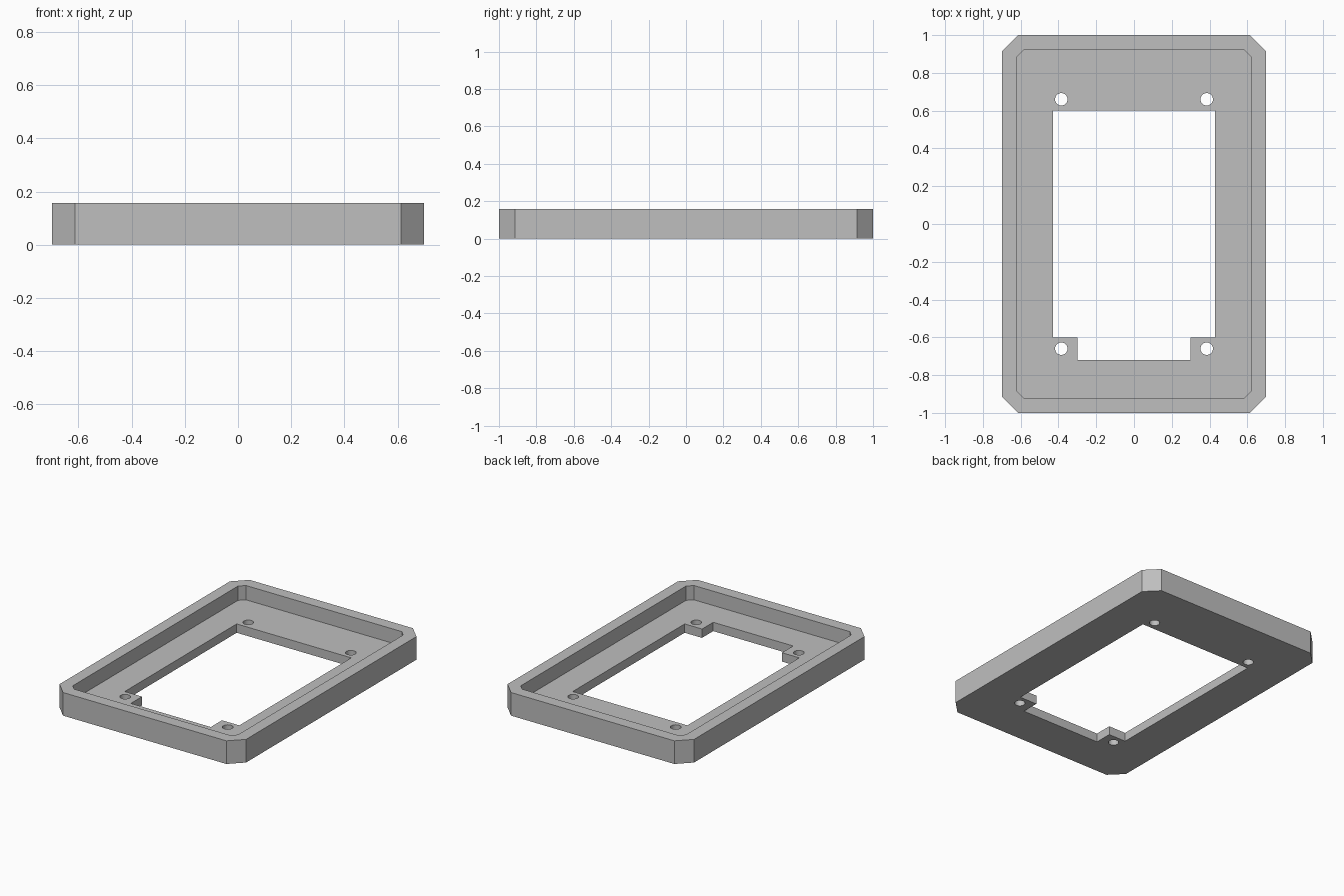
import bpy, bmesh, math

if "Cube" in bpy.data.objects:
    bpy.data.objects.remove(bpy.data.objects["Cube"])

HEIGHT, FLOOR = 0.157, 0.06

grey = bpy.data.materials.new("plain_grey")
grey.diffuse_color = (0.52, 0.52, 0.52, 1)
grey.use_nodes = True
grey.node_tree.nodes["Principled BSDF"].inputs["Base Color"].default_value = grey.diffuse_color


def prism(name, outline, z0, z1):
    """Extrude a flat outline from z0 up to z1."""
    bm = bmesh.new()
    face = bm.faces.new([bm.verts.new((x, y, z0)) for x, y in outline])
    ext = bmesh.ops.extrude_face_region(bm, geom=[face])
    for v in ext["geom"]:
        if isinstance(v, bmesh.types.BMVert):
            v.co.z = z1
    bmesh.ops.recalc_face_normals(bm, faces=bm.faces[:])
    mesh = bpy.data.meshes.new(name)
    bm.to_mesh(mesh)
    bm.free()
    mesh.materials.append(grey)
    obj = bpy.data.objects.new(name, mesh)
    bpy.context.collection.objects.link(obj)
    return obj


def clipped_rect(x, y, c):
    """Rectangle of half size x, y with corners cut by c."""
    return [(x - c, -y), (x, -y + c), (x, y - c), (x - c, y),
            (-x + c, y), (-x, y - c), (-x, -y + c), (-x + c, -y)]


def circle(cx, cy, r, n=32):
    return [(cx + r * math.cos(2 * math.pi * i / n),
             cy + r * math.sin(2 * math.pi * i / n)) for i in range(n)]


# Frame body with clipped corners
frame = prism("bezel_frame", clipped_rect(0.70, 1.0, 0.087), 0, HEIGHT)

# Shallow recess leaving a raised rim
cutters = [prism("recess_cutter", clipped_rect(0.62, 0.92, 0.035), FLOOR, 0.3)]

# Window opening, narrower at the front to leave two screw tabs
window = [(-0.30, -0.72), (0.30, -0.72), (0.30, -0.60), (0.43, -0.60),
          (0.43, 0.60), (-0.43, 0.60), (-0.43, -0.60), (-0.30, -0.60)]
cutters.append(prism("window_cutter", window, -0.1, 0.3))

# Four screw holes
for sx in (-1, 1):
    for sy in (-1, 1):
        cutters.append(prism("screw_hole_cutter",
                             circle(0.385 * sx, 0.66 * sy, 0.033), -0.1, 0.3))

for cutter in cutters:
    mod = frame.modifiers.new(cutter.name, "BOOLEAN")
    mod.operation, mod.solver, mod.object = "DIFFERENCE", "EXACT", cutter

# Apply the cuts and remove the cutters
bpy.context.view_layer.objects.active = frame
frame.select_set(True)
for mod in list(frame.modifiers):
    bpy.ops.object.modifier_apply(modifier=mod.name)
for cutter in cutters:
    bpy.data.objects.remove(cutter)
bpy.ops.object.shade_smooth_by_angle(angle=math.radians(30))
